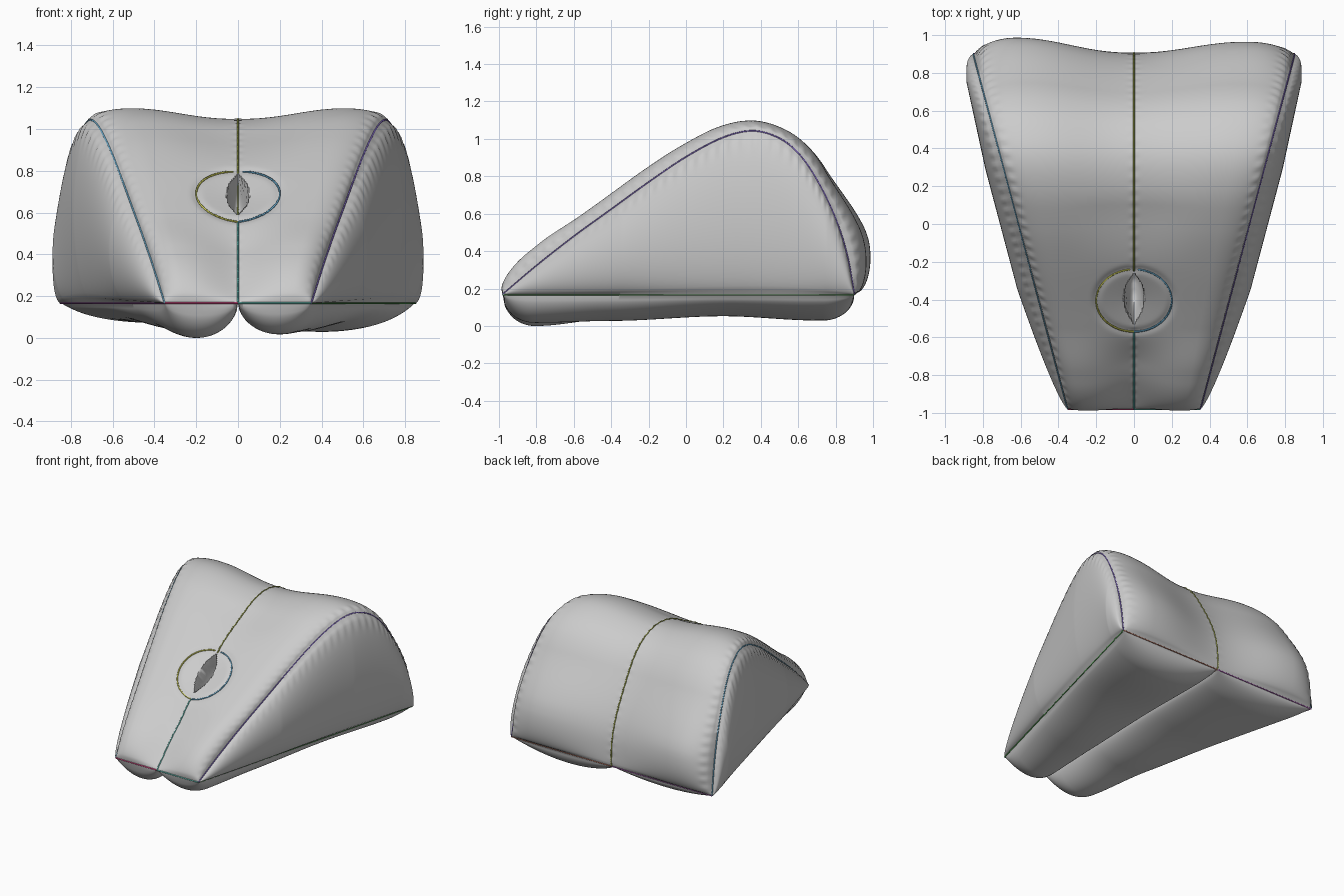
import bpy, bmesh, math
from mathutils import Vector as V

if "Cube" in bpy.data.objects:
    bpy.data.objects.remove(bpy.data.objects["Cube"])

N, M, K = 190, 140, 36          # along profile, across, up the side
BASE = 0.165

# Side seam profile (y, z) and inflation along it: (arc fraction, lobe, centre, lobe sharpness)
PROFILE = [(-.98, .165), (-.8, .318), (-.6, .475), (-.4, .62), (-.2, .765), (0, .9),
           (.2, 1.005), (.36, 1.04), (.5, 1.0), (.61, .91), (.71, .76), (.8, .57),
           (.86, .38), (.9, .165)]
TOP_AMP = [(0, .085, .01, 1.3), (.12, .085, .025, 1.3), (.22, .07, .052, 1.4),
           (.36, .07, .052, 1.6), (.5, .065, .025, 2.2), (.62, .055, .002, 2.4),
           (.75, .068, .01, 2), (.92, .125, .035, 2), (1, .125, .03, 2)]
# Hanging lobes by y: left, right
BOT_AMP = [(-1, .167, .15), (-.8, .167, .15), (-.4, .13, .14), (.2, .1, .115),
           (.7, .095, .138), (1, .09, .14)]


def lerp_table(tab, x, i=1):
    for a, b in zip(tab, tab[1:]):
        if x <= b[0]:
            f = max(0, (x - a[0]) / (b[0] - a[0]))
            f = f * f * (3 - 2 * f)
            return a[i] + (b[i] - a[i]) * f
    return tab[-1][i]


def spline(pts, n):
    P = [V(p) for p in pts]
    P = [2 * P[0] - P[1]] + P + [2 * P[-1] - P[-2]]
    fine = []
    for a, b, c, d in zip(P, P[1:], P[2:], P[3:]):
        for k in range(40):
            t = k / 40
            fine.append(.5 * (2 * b + (c - a) * t + (2 * a - 5 * b + 4 * c - d) * t * t
                              + (3 * b - a - 3 * c + d) * t ** 3))
    fine.append(P[-2])
    L = [0]
    for a, b in zip(fine, fine[1:]):
        L.append(L[-1] + (b - a).length)
    out, j = [], 0
    for i in range(n + 1):
        s = L[-1] * i / n
        while j < len(L) - 2 and L[j + 1] < s:
            j += 1
        out.append(fine[j].lerp(fine[j + 1], (s - L[j]) / (L[j + 1] - L[j])))
    return out


prof = spline(PROFILE, N)


def width(y):
    return .35 + .5 * (y + .98) / 1.88


def rim(d, r):
    d = min(1, max(0, d / r))
    return math.sqrt(1 - (1 - d) ** 2)


def top(i, j):
    # top, front and back panel with two soft lobes and the slit
    s, u = i / N, 2 * j / M - 1
    y, z = prof[i]
    t = (prof[min(N, i + 1)] - prof[max(0, i - 1)]).normalized()
    n = V((0, -t[1], t[0]))
    a = abs(u)
    lobe, mid, power = (lerp_table(TOP_AMP, s, k) for k in (1, 2, 3))
    lobe -= .018 * u * max(0, min(1, (s - .7) / .2))
    S = math.sin(math.pi / 2 * min(1, a / .72)) ** power
    end = rim(s, .09) * rim(1 - s, .13)
    h = (mid + (lobe - mid) * S) * rim(1 - a, .27) * end
    pucker = math.exp(-((1 - a - .04) / .035) ** 2) + .5 * math.exp(-(a / .035) ** 2)
    h += .004 * math.sin(2 * math.pi * 42 * s) * pucker * rim(1 - a, .05) * end
    p = V((u * width(y), y, z)) + n * h
    if s < .6:
        q = math.hypot(p.x / .2, (p.y + .405) / .165)
        p -= n * (.008 * math.exp(-((q - 1) / .1) ** 2))
        dy = (p.y + .395) / .125
        half = .052 * (1 - dy * dy) if abs(dy) < 1 else 0
        if abs(p.x) < half:
            p -= n * .2 * math.sqrt(1 - (p.x / half) ** 2) * math.sqrt(1 - dy * dy)
        else:
            p -= n * .014 * max(0, 1 - q)
    return p


def bottom(i, j):
    # two lobes hanging below the base seam
    u = 2 * j / M - 1
    y = prof[i][0]
    a = abs(u)
    amp = lerp_table(BOT_AMP, y, 1 if u < 0 else 2)
    h = amp * rim(y + .98, .17) * rim(.9 - y, .17)
    return V((u * width(y), y, BASE - h * (4 * a * (1 - a)) ** .55))


def side(sign):
    # bulging side panel from base seam up to the profile seam
    def f(i, k):
        y, z = prof[i]
        v = k / K
        H = z - BASE
        amp = .1 - .025 * min(1, max(0, (y - .3) / .5))
        b = amp * min(1, H / .5) ** .6 * (4 * v * (1 - v)) ** .55
        b += .0035 * math.sin(i / N * 84 * math.pi) * math.exp(-((v - .94) / .05) ** 2) * (v < 1) * min(1, H / .2)
        return V((sign * (width(y) + .965 * b), y - .1 * b, BASE + H * v))
    return f


bm = bmesh.new()


def patch(f, n, m):
    g = [[bm.verts.new(f(i, j)) for j in range(m + 1)] for i in range(n + 1)]
    for i in range(n):
        for j in range(m):
            bm.faces.new((g[i][j], g[i][j + 1], g[i + 1][j + 1], g[i + 1][j]))


patch(top, N, M)
patch(bottom, N, M)
patch(side(1), N, K)
patch(side(-1), N, K)
bmesh.ops.remove_doubles(bm, verts=bm.verts, dist=1e-4)
bmesh.ops.recalc_face_normals(bm, faces=bm.faces)
drop = V((0, 0, -min(v.co.z for v in bm.verts)))
bmesh.ops.translate(bm, verts=bm.verts, vec=drop)
me = bpy.data.meshes.new("cushion")
bm.to_mesh(me)
bm.free()
cushion = bpy.data.objects.new("cushion", me)
bpy.context.collection.objects.link(cushion)
bpy.context.view_layer.objects.active = cushion
cushion.select_set(True)
bpy.ops.object.shade_smooth_by_angle(angle=math.radians(50))


# Coloured seam threads
def thread(name, pts, col):
    c = bpy.data.curves.new(name, 'CURVE')
    c.dimensions = '3D'
    c.bevel_depth, c.bevel_resolution = .005, 0
    s = c.splines.new('POLY')
    s.points.add(len(pts) - 1)
    for q, p in zip(s.points, pts):
        q.co = (*(p + drop), 1)
    m = bpy.data.materials.new(name)
    m.diffuse_color = (*col, 1)
    m.use_nodes = True
    m.node_tree.nodes["Principled BSDF"].inputs["Base Color"].default_value = m.diffuse_color
    c.materials.append(m)
    bpy.context.collection.objects.link(bpy.data.objects.new(name, c))


BLUE, PURPLE, OLIVE, TEAL = (.14, .4, .6), (.2, .13, .5), (.38, .42, .08), (.15, .55, .48)
GREEN, PINK, VIOLET, BROWN = (.08, .35, .08), (.7, .08, .25), (.35, .1, .4), (.4, .15, .1)
R = range(0, N + 1, 2)
thread("left_seam", [top(i, 0) for i in R], BLUE)
thread("right_seam", [top(i, M) for i in R], PURPLE)
centre = [top(i, M // 2) for i in range(N + 1)]
thread("front_centre_seam", [p for i, p in enumerate(centre) if i < N / 2 and p.y < -.57], TEAL)
thread("top_centre_seam", [p for i, p in enumerate(centre) if i > N / 5 and p.y > -.25], OLIVE)
thread("bottom_centre_seam", [bottom(i, M // 2) for i in R], BROWN)
for sg, a, b, c in ((-1, VIOLET, PINK, VIOLET), (1, GREEN, TEAL, BROWN)):
    lab = "left" if sg < 0 else "right"
    thread(lab + "_base_seam", [V((sg * width(y), y, BASE)) for y in (-.98, .9)], a)
    thread(lab + "_front_base_seam", [V((0, -.98, BASE)), V((sg * .35, -.98, BASE))], b)
    thread(lab + "_back_base_seam", [V((0, .9, BASE)), V((sg * width(.9), .9, BASE))], c)

# Round seam about the slit, laid on the top surface
grid = [top(i, j) for i in range(N * 6 // 10) for j in range(M // 4, 3 * M // 4)]
for sg, lab, col in ((-1, "left", (.6, .6, .1)), (1, "right", BLUE)):
    ring = []
    for k in range(25):
        a = math.pi * k / 24
        x, y = sg * .2 * math.sin(a), -.405 - .165 * math.cos(a)
        near = min(grid, key=lambda p: (p.x - x) ** 2 + (p.y - y) ** 2)
        ring.append(V((x, y, near.z + .72 * (y - near.y) + .003)))
    ring[-1].x = ring[0].x = 0
    thread(lab + "_slit_ring", ring, col)
